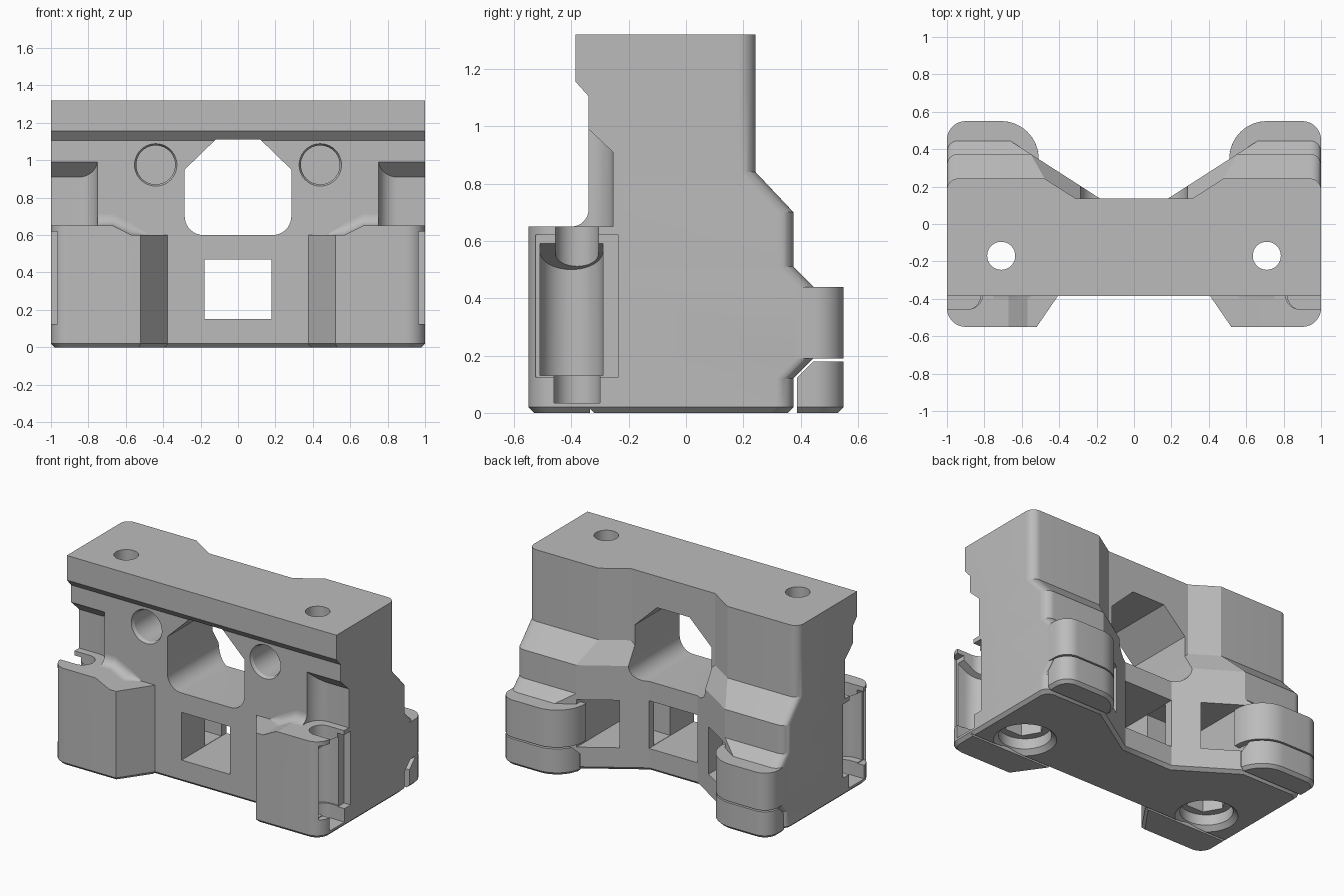
import bpy, bmesh, math
from math import cos, sin, radians

default = bpy.data.objects.get("Cube")
if default:
    bpy.data.objects.remove(default, do_unlink=True)

grey = bpy.data.materials.new("matte_grey")
grey.use_nodes = True
COLOUR = (0.5, 0.5, 0.5, 1)
grey.diffuse_color = COLOUR
grey.node_tree.nodes["Principled BSDF"].inputs["Base Color"].default_value = COLOUR


def arc(cx, cy, r, a0, a1, n=10):
    angles = [radians(a0 + (a1 - a0) * i / n) for i in range(n + 1)]
    return [(cx + r * cos(a), cy + r * sin(a)) for a in angles]


def circle(cx, cy, r, n=40):
    return arc(cx, cy, r, 0, 360, n)[:-1]


def rect(x0, x1, y0, y1):
    return [(x0, y0), (x1, y0), (x1, y1), (x0, y1)]


def loft(name, rings, side=1):
    """Skin a stack of matching rings; side=-1 mirrors in x."""
    bm = bmesh.new()
    rows = [[bm.verts.new((side * x, y, z)) for x, y, z in ring] for ring in rings]
    n = len(rows[0])
    for low, high in zip(rows, rows[1:]):
        for i in range(n):
            j = (i + 1) % n
            bm.faces.new((low[i], low[j], high[j], high[i]))
    bm.faces.new(rows[0][::-1])
    bm.faces.new(rows[-1])
    bmesh.ops.recalc_face_normals(bm, faces=bm.faces)
    mesh = bpy.data.meshes.new(name)
    bm.to_mesh(mesh)
    bm.free()
    mesh.materials.append(grey)
    obj = bpy.data.objects.new(name, mesh)
    bpy.context.collection.objects.link(obj)
    return obj


def flat(pts, z):
    """Place a plan outline at height z, or on a slope z(x, y)."""
    return [(x, y, z(x, y) if callable(z) else z) for x, y in pts]


def prism(name, pts, a, b, axis="z", side=1):
    place = {"x": lambda p, q, d: (d, p, q),
             "y": lambda p, q, d: (p, d, q),
             "z": lambda p, q, d: (p, q, d)}[axis]
    return loft(name, [[place(p, q, d) for p, q in pts] for d in (a, b)], side)


def slot(cx, cy, r, z0, z1, side):
    """Round-backed channel open towards the outer side."""
    pts = arc(cx, cy, r, 90, 270, 16) + [(1.1, cy - r), (1.1, cy + r)]
    return loft("slot_cutter", [flat(pts, z0), flat(pts, z1)], side)


def select_only(obj):
    bpy.ops.object.select_all(action="DESELECT")
    obj.select_set(True)
    bpy.context.view_layer.objects.active = obj


def cut(targets, cutter):
    for obj in targets:
        mod = obj.modifiers.new("cut", "BOOLEAN")
        mod.operation = "DIFFERENCE"
        mod.solver = "EXACT"
        mod.object = cutter
        select_only(obj)
        bpy.ops.object.modifier_apply(modifier=mod.name)
    bpy.data.objects.remove(cutter, do_unlink=True)


# Main body: stacked outlines with a V-shaped hollow at the back
def body_ring(z, front, back, inner, inset=0):
    slope, mid, r = 0.643, 0.135, 0.06
    x, f, b = 1 - inset, front + inset, back - inset
    shift = inner + inset / 0.54
    half = [(x, f)] + arc(x - r, b - r, r, 0, 90)
    half += [(shift + (b - mid) / slope, b), (shift - inset / slope, mid - inset)]
    return flat(half + [(-px, py) for px, py in reversed(half)], z)


LOW, HIGH = 0.18, 0.31
body = loft("main_body", [
    body_ring(0, -0.34, 0.375, LOW, 0.02),
    body_ring(0.02, -0.34, 0.375, LOW),
    body_ring(0.12, -0.34, 0.375, LOW),
    body_ring(0.19, -0.34, 0.445, LOW),
    body_ring(0.44, -0.34, 0.445, LOW),
    body_ring(0.51, -0.34, 0.375, LOW),
    body_ring(0.7, -0.34, 0.375, LOW),
    body_ring(0.84, -0.34, 0.243, HIGH),
    body_ring(1.105, -0.34, 0.243, HIGH),
    body_ring(1.155, -0.385, 0.243, HIGH),
    body_ring(1.32, -0.385, 0.243, HIGH)])
parts = [body]

# Central opening and rectangular window
opening = [(0.12, 1.11), (-0.12, 1.11), (-0.285, 0.95)]
opening += arc(-0.185, 0.7, 0.1, 180, 270) + arc(0.185, 0.7, 0.1, 270, 360)
opening += [(0.285, 0.95)]
cut([body], prism("opening_cutter", opening, -0.7, 0.7, "y"))
cut([body], prism("window_cutter", rect(-0.18, 0.18, 0.15, 0.47), -0.7, 0.7, "y"))


def tower_plan(e):
    return ([(0.373 + e, -0.335), (0.52 + e / 2, -0.55 + e)]
            + arc(0.9, -0.45, 0.1 - e, 270, 360) + [(1 - e, -0.335)])


def lug_plan(e, start, angle):
    return ([(1 - e, start)] + arc(0.9, 0.45, 0.1 - e, 0, 90)
            + arc(0.71, 0.35, 0.2 - e, 90, angle, 14) + [(0.51 + e, start)])


for side, label in ((1, "left"), (-1, "right")):
    # Front tower with a stepped top
    tower = loft(label + "_front_tower", [flat(tower_plan(0.02), 0),
                 flat(tower_plan(0), 0.02), flat(tower_plan(0), 0.65)], side)
    step = [(0.69, 0.66), (0.57, 0.6), (0.3, 0.6), (0.3, 0.7), (0.69, 0.7)]
    cut([tower], prism("step_cutter", step, -0.7, -0.2, "y", side))

    # Recess above the tower with a sloping ceiling
    recess = [(0.75, -0.7), (1.1, -0.7), (1.1, -0.255)] + arc(0.85, -0.355, 0.1, 90, 180)
    cut([body], loft("recess_cutter", [flat(recess, 0.65),
        flat(recess, lambda x, y: 0.91 - 0.94 * (y + 0.255))], side))

    # Pin channel in the outer side of the tower
    outer = [body, tower]
    cut(outer, prism("side_cutter", rect(0.95, 1.1, -0.525, -0.235), 0.125, 0.62, "z", side))
    cut(outer, slot(0.9, -0.4, 0.11, 0.13, lambda x, y: 0.5 + 0.57 * (x - 0.79), side))
    cut(outer, slot(0.885, -0.38, 0.075, 0.4, 0.75, side))
    cut(outer, slot(0.9, -0.38, 0.08, 0.035, 0.2, side))

    # Fillet where the tower top meets the wall
    rings = []
    for x, z, r in ((0.75, 0.65, 0.06), (0.67, 0.65, 0.06), (0.57, 0.6, 0.06), (0.48, 0.6, 0.004)):
        edge = [(-0.33, z - 0.01), (-0.33, z + r)]
        edge += arc(-0.34 - r, z + r, r, 0, -90, 8) + [(-0.34 - r, z - 0.01)]
        rings.append([(x, y, h) for y, h in edge])
    fillet = loft(label + "_fillet", rings, side)

    # Back lugs: upper one joined, lower one set off by a thin gap
    upper = prism(label + "_upper_lug", lug_plan(0, 0.33, 180), 0.19, 0.44, "z", side)
    lower = loft(label + "_lower_lug", [flat(lug_plan(0.02, 0.388, 168), 0),
                 flat(lug_plan(0, 0.388, 168), 0.02),
                 flat(lug_plan(0, 0.388, 168), 0.18)], side)
    wedge = [(0.37, 0.105), (0.47, 0.205), (0.37, 0.205)]
    cut([lower], prism("wedge_cutter", wedge, 0.4, 1.1, "x", side))

    # Flank window and the tunnel joining it to the middle window
    cut([body], prism("flank_cutter", rect(0.33, 0.55, -0.1, 0.6), 0.151, 0.469, "z", side))
    cut([body], prism("tunnel_cutter", rect(0.16, 0.4, -0.09, 0.08), 0.152, 0.468, "z", side))

    # Round front socket with a bevelled rim
    socket = [[(x, y, z) for x, z in circle(0.44, 0.975, r)]
              for y, r in ((-0.36, 0.123), (-0.32, 0.104), (-0.02, 0.104))]
    cut([body], loft("socket_cutter", socket, side))

    # Vertical bolt hole, hex seat and bevelled counterbore below
    cut([body], prism("bolt_cutter", circle(0.71, -0.17, 0.075), -0.1, 1.5, "z", side))
    cut([body], prism("hex_cutter", circle(0.71, -0.17, 0.125, 6), -0.1, 0.22, "z", side))
    bore = [flat(circle(0.71, -0.17, r), z) for z, r in ((-0.01, 0.2), (0.03, 0.16), (0.1, 0.16))]
    cut([body], loft("counterbore_cutter", bore, side))
    parts += [tower, fillet, upper, lower]

# Smooth the curved walls, keep edges crisp
for part in parts:
    select_only(part)
    bpy.ops.object.shade_smooth_by_angle(angle=radians(25))
